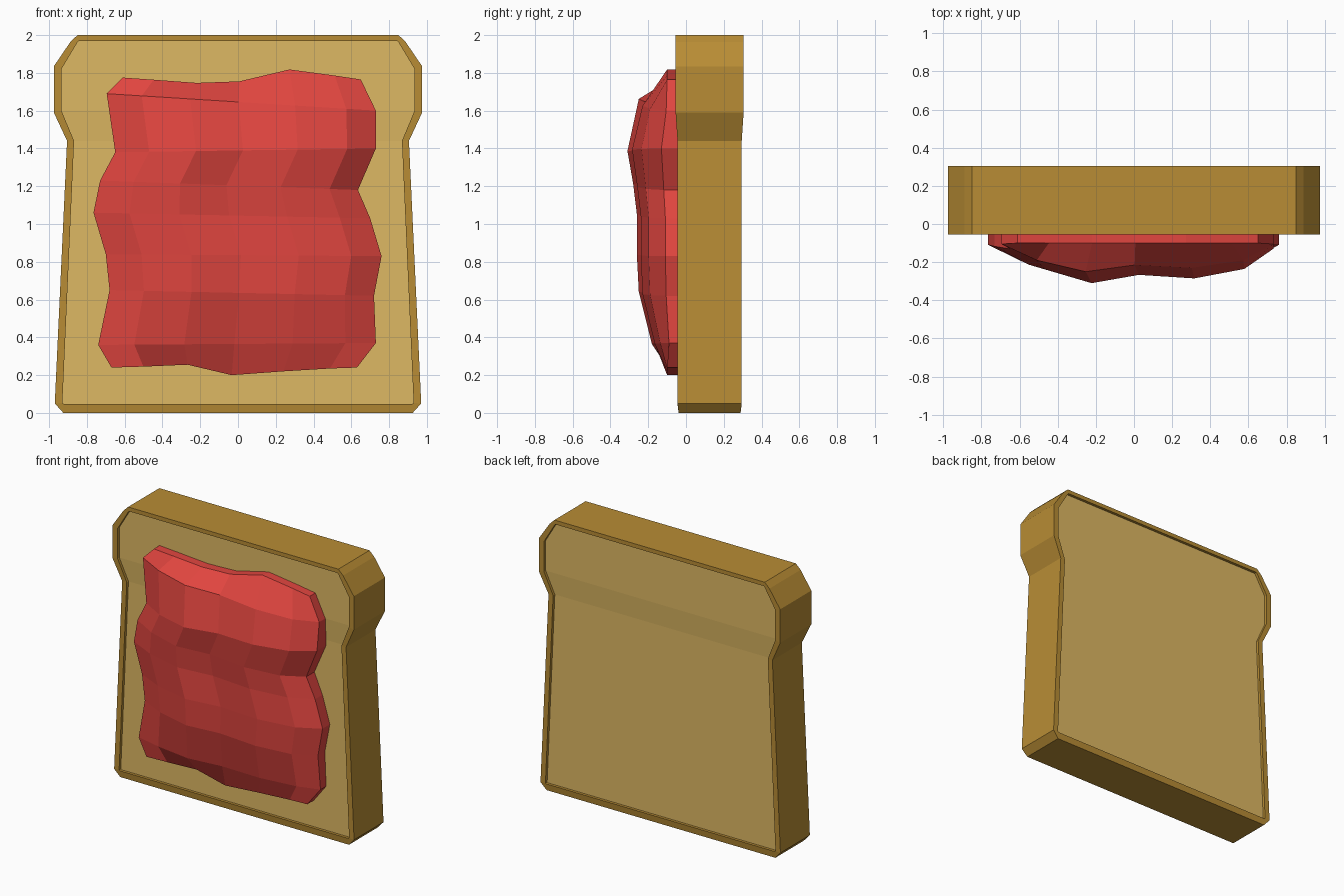
import bpy

if "Cube" in bpy.data.objects:
    bpy.data.objects.remove(bpy.data.objects["Cube"])

MID_Y = 0.125


def make(name, verts, faces, color):
    me = bpy.data.meshes.new(name)
    me.from_pydata(verts, [], faces)
    ob = bpy.data.objects.new(name, me)
    bpy.context.collection.objects.link(ob)
    mat = bpy.data.materials.new(name + "_colour")
    mat.diffuse_color = (*color, 1)
    mat.use_nodes = True
    mat.node_tree.nodes["Principled BSDF"].inputs["Base Color"].default_value = mat.diffuse_color
    me.materials.append(mat)
    return ob


def half_thickness(z):
    t = min(max((z - 1.44) / 0.15, 0), 1)
    return 0.17 + 0.01 * t - (0.006 if z < 0.02 else 0)


def loop(half, side, inset):
    """Closed outline from a right-hand half profile, on the front (-1) or back (1)."""
    pts = half + [(-x, z) for x, z in reversed(half)]
    return [(x, MID_Y + side * (half_thickness(z) - inset), z) for x, z in pts]


# Crust: a frame with raised rims on both faces
outer = [(0.925, 0), (0.97, 0.05), (0.905, 1.44), (0.975, 1.59),
         (0.975, 1.835), (0.888, 1.963), (0.85, 2.0)]
inner = [(0.922, 0.048), (0.93, 0.052), (0.868, 1.44), (0.935, 1.6),
         (0.935, 1.82), (0.85, 1.962), (0.843, 1.97)]
loops = [loop(inner, -1, 0.03), loop(inner, -1, 0), loop(outer, -1, 0),
         loop(outer, 1, 0), loop(inner, 1, 0), loop(inner, 1, 0.03)]
n = len(loops[0])
faces = [(a * n + i, a * n + (i + 1) % n, (a + 1) * n + (i + 1) % n, (a + 1) * n + i)
         for a in range(5) for i in range(n)]
make("crust", [v for l in loops for v in l], faces, (0.48, 0.265, 0.035))

# Crumb: recessed panels made of strips across the slice
verts, faces = [], []
for side in (-1, 1):
    base = len(verts)
    for x, z in inner:
        y = MID_Y + side * (half_thickness(z) - 0.02)
        verts += [(-x, y, z), (x, y, z)]
    for i in range(len(inner) - 1):
        f = [base + 2 * i + k for k in (0, 1, 3, 2)]
        faces.append(f if side < 0 else f[::-1])
make("crumb", verts, faces, (0.73, 0.48, 0.125))

# Jam: a lumpy grid between a left and a right edge, closed by a side wall
left = [(-.67, .24), (-.74, .36), (-.68, .65), (-.70, .84), (-.765, 1.06),
        (-.73, 1.23), (-.65, 1.38), (-.695, 1.69), (-.61, 1.775)]
right = [(.63, .24), (.73, .37), (.72, .62), (.76, .83), (.70, 1.03),
         (.635, 1.18), (.73, 1.40), (.73, 1.60), (.65, 1.765)]
row_depth = [.115, .18, .25, .26, .26, .28, .31, .25, .13]
col_depth = [.42, .76, 1.0, .86, .92, .76, .42]
col_t = [0, .13, .31, .49, .70, .89, 1]
bottom_z = [0, .005, .015, -.04, -.02, -.005, 0]
top_z = [0, -.01, -.025, -.015, .05, .02, 0]
R, C = len(left), len(col_t)
verts = []
for r in range(R):
    for c, t in enumerate(col_t):
        x = left[r][0] * (1 - t) + right[r][0] * t
        z = left[r][1] * (1 - t) + right[r][1] * t
        z += bottom_z[c] if r == 0 else top_z[c] if r == R - 1 else 0
        d = row_depth[r] * col_depth[c]
        if r in (0, R - 1):
            d = 0.10
        verts.append((x, -max(d, 0.09), z))
faces = [(r * C + c, r * C + c + 1, (r + 1) * C + c + 1, (r + 1) * C + c)
         for r in range(R - 1) for c in range(C - 1)]
rim = ([c for c in range(C)] + [r * C + C - 1 for r in range(1, R)]
       + [(R - 1) * C + c for c in range(C - 2, -1, -1)]
       + [r * C for r in range(R - 2, 0, -1)])
base = len(verts)
verts += [(verts[i][0], -0.02, verts[i][2]) for i in rim]
m = len(rim)
faces += [(rim[k], base + k, base + (k + 1) % m, rim[(k + 1) % m]) for k in range(m)]
make("jam", verts, faces, (0.75, 0.06, 0.05))
